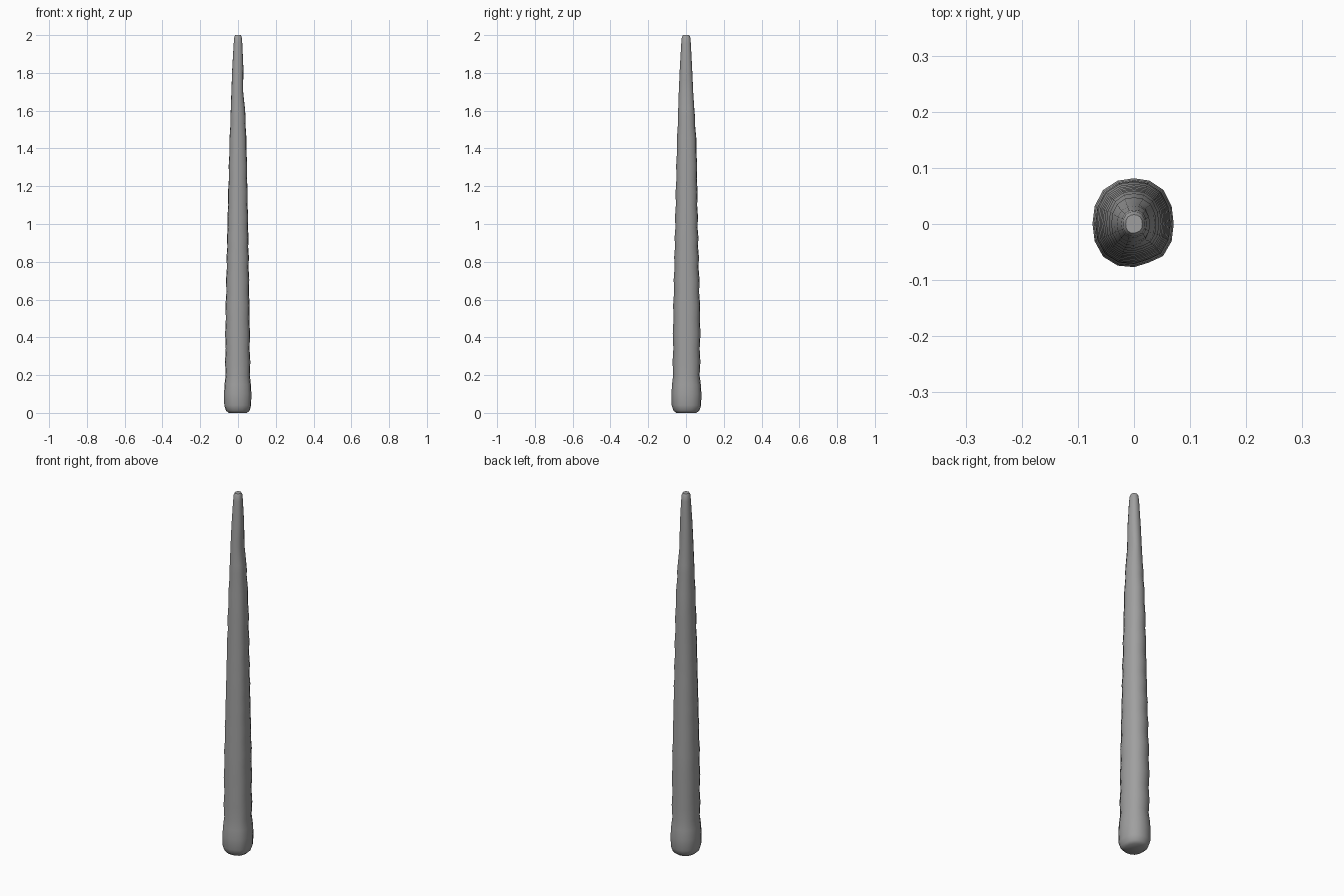
import bpy, bmesh, math

if "Cube" in bpy.data.objects:
    bpy.data.objects.remove(bpy.data.objects["Cube"])

SIDES = 16
# Taper: height, left, right, front and back extents
TAPER = [
    (0.20, .069, .066, .073, .076), (0.50, .068, .063, .071, .077),
    (1.00, .057, .055, .060, .064), (1.40, .047, .047, .051, .058),
    (1.61, .039, .038, .043, .045), (1.70, .036, .028, .040, .039),
    (1.83, .031, .029, .034, .033), (1.96, .023, .023, .026, .026)]
# Heights of the growth grooves around the shaft
GROOVES = [0.20, 0.34, 0.50, 0.64, 0.77, 0.88, 0.98, 1.10, 1.24, 1.38, 1.53]


def extents(z):
    """Interpolate the four extents at height z."""
    for a, b in zip(TAPER, TAPER[1:]):
        if z <= b[0]:
            t = max(0, (z - a[0]) / (b[0] - a[0]))
            return [p + (q - p) * t for p, q in zip(a[1:], b[1:])]
    return TAPER[-1][1:]


# Rings: height and scale, from rounded butt to blunt tip
levels = [(0, .74), (0.012, .95), (0.04, 1.08), (0.10, 1.10), (0.15, 1.06)]
for g, nxt in zip(GROOVES, GROOVES[1:] + [1.61]):
    levels += [(g, 0.97), ((g + nxt) / 2, 1.025)]
levels += [(z, 1) for z in (1.61, 1.70, 1.76, 1.83, 1.90, 1.96)]
levels += [(1.99, .88), (2.00, .66)]

grey = bpy.data.materials.new("horn grey")
grey.diffuse_color = (0.35, 0.35, 0.35, 1)
grey.use_nodes = True
grey.node_tree.nodes["Principled BSDF"].inputs["Base Color"].default_value = grey.diffuse_color

# Horn shaft lofted through the rings, with a shallow lengthwise groove
bm = bmesh.new()
rings = []
for z, scale in levels:
    left, right, front, back = extents(z)
    ring = []
    for i in range(SIDES):
        a = 2 * math.pi * i / SIDES
        c, s = math.cos(a), math.sin(a)
        off = abs((math.degrees(a) - 292.5 + 180) % 360 - 180)
        lobe = 1 - 0.025 * math.cos(4 * a) - 0.07 * max(0, 1 - off / 30)
        r = scale * lobe
        ring.append(bm.verts.new((c * r * (right if c > 0 else left),
                                  s * r * (back if s > 0 else front), z)))
    rings.append(ring)
for lo, hi in zip(rings, rings[1:]):
    for i in range(SIDES):
        j = (i + 1) % SIDES
        bm.faces.new((lo[i], lo[j], hi[j], hi[i]))
# Flat base and blunt tip
bm.faces.new(rings[0][::-1])
bm.faces.new(rings[-1])

mesh = bpy.data.meshes.new("horn")
bm.to_mesh(mesh)
bm.free()
mesh.materials.append(grey)
horn = bpy.data.objects.new("horn", mesh)
bpy.context.collection.objects.link(horn)
bpy.context.view_layer.objects.active = horn
horn.select_set(True)
bpy.ops.object.shade_smooth_by_angle(angle=math.radians(50))
